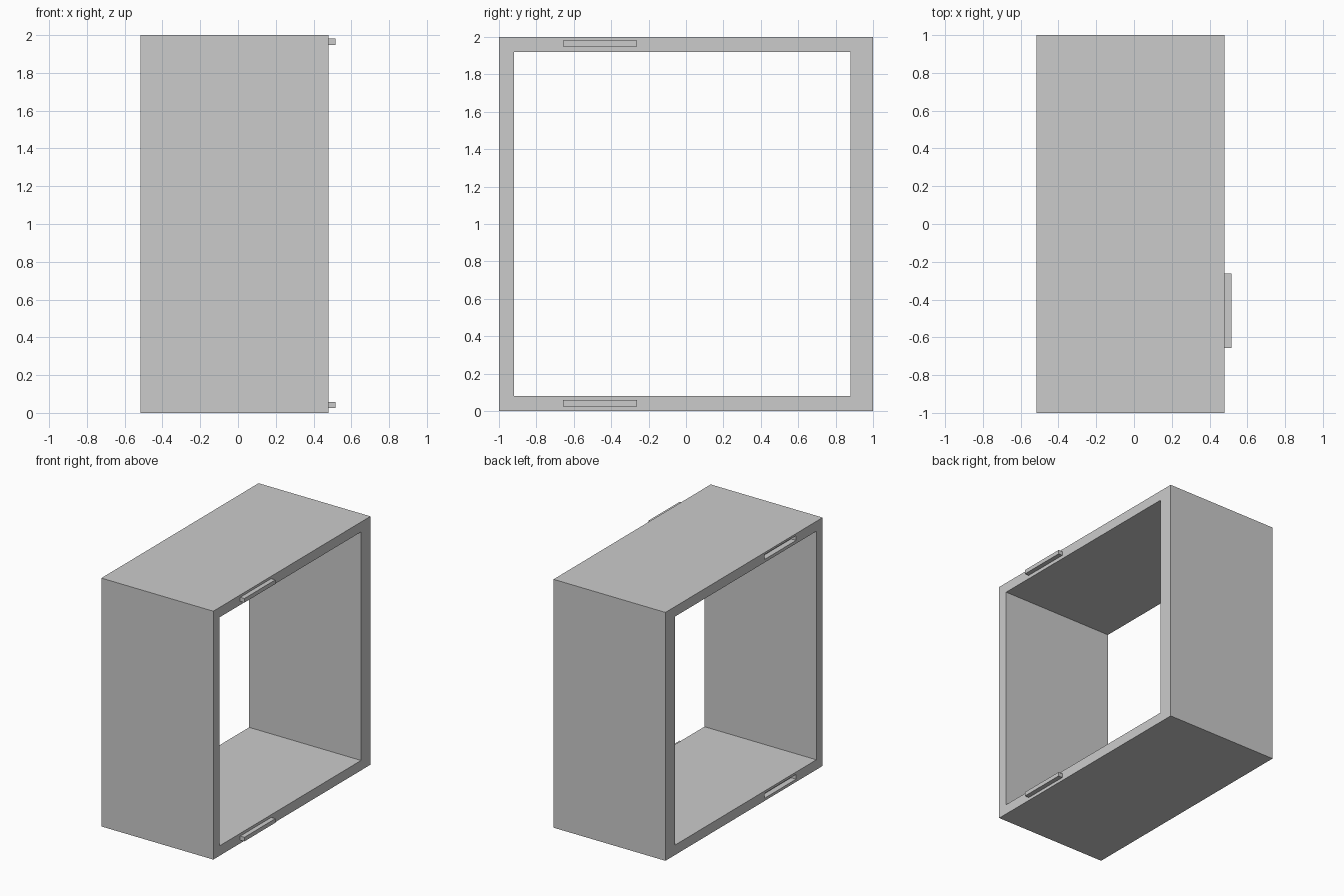
import bpy

if "Cube" in bpy.data.objects:
    bpy.data.objects.remove(bpy.data.objects["Cube"])

X0, X1 = -0.517, 0.48            # back and front planes of the frame
TAB = 0.037                      # how far the tabs stick out
TAB_Y = (-0.657, -0.263)


def box(name, x, y, z):
    """Axis-aligned box from three (min, max) ranges."""
    spans = (x, y, z)
    bpy.ops.mesh.primitive_cube_add(size=1, location=[(a + b) / 2 for a, b in spans])
    ob = bpy.context.object
    ob.name = name
    ob.scale = [b - a for a, b in spans]
    bpy.ops.object.transform_apply(location=False, rotation=False, scale=True)
    return ob


def cut(target, cutter):
    """Subtract the cutter from the target and remove it."""
    mod = target.modifiers.new("cut", 'BOOLEAN')
    mod.operation = 'DIFFERENCE'
    mod.solver = 'EXACT'
    mod.object = cutter
    bpy.context.view_layer.objects.active = target
    bpy.ops.object.modifier_apply(modifier=mod.name)
    bpy.data.objects.remove(cutter)


# Square frame, with one side wall thicker than the others
frame = box("frame", (X0, X1), (-1, 1), (0, 2))
cut(frame, box("opening", (-1, 1), (-0.92, 0.88), (0.08, 1.92)))

# Locating tabs on one face and matching slots in the other
for label, z in (("lower", (0.025, 0.058)), ("upper", (1.948, 1.981))):
    cut(frame, box("slot", (X0 - 0.1, X0 + 0.045), (-0.662, -0.258),
                   (z[0] - 0.003, z[1] + 0.003)))
    box(label + "_tab", (X1, X1 + TAB), TAB_Y, z)
